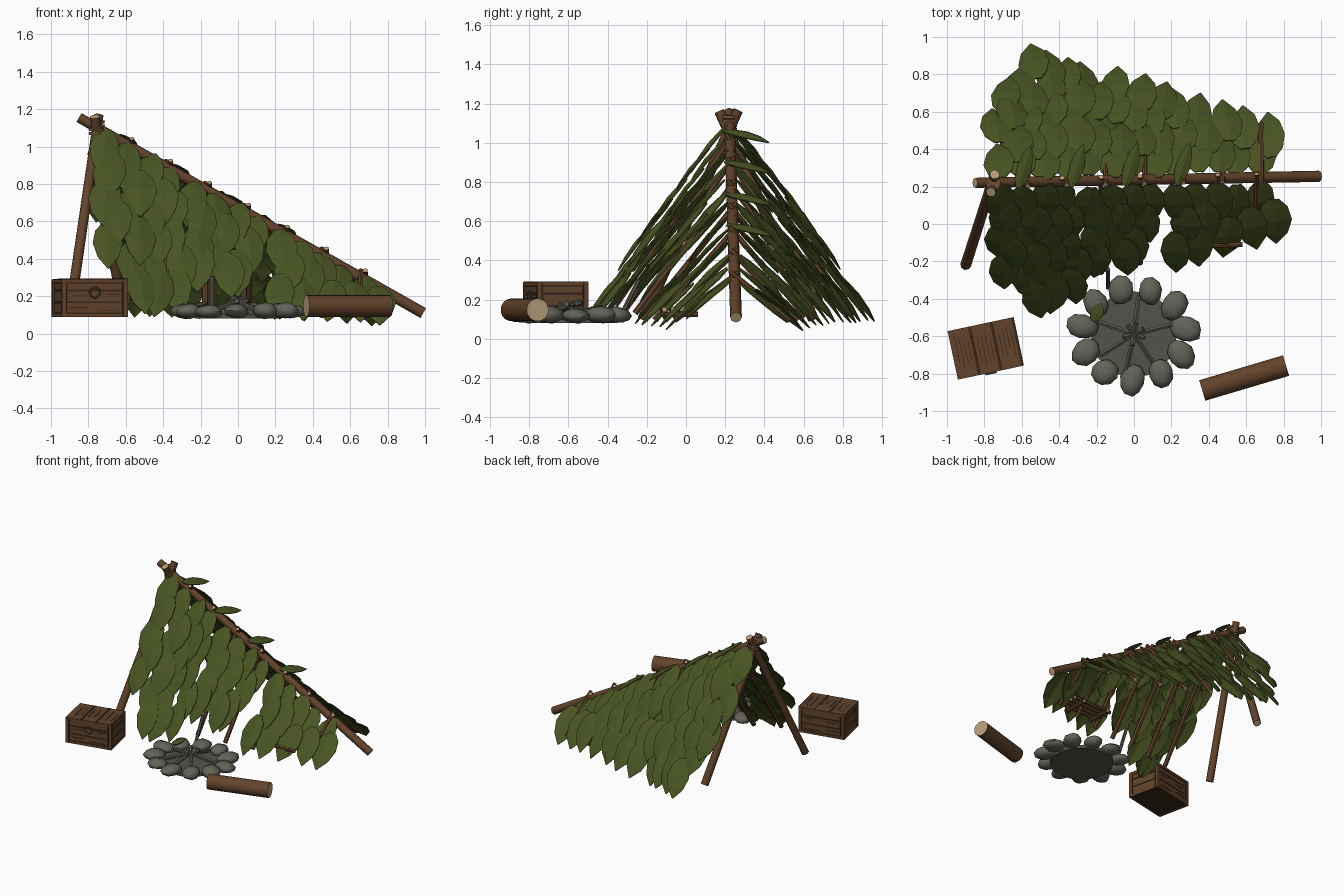
import bpy, bmesh, math, random
from mathutils import Vector, Matrix

random.seed(7)
cube = bpy.data.objects.get("Cube")
if cube:
    bpy.data.objects.remove(cube, do_unlink=True)


def material(name, rgb):
    m = bpy.data.materials.new(name)
    m.use_nodes = True
    m.diffuse_color = (*rgb, 1)
    bsdf = next(n for n in m.node_tree.nodes if n.type == 'BSDF_PRINCIPLED')
    bsdf.inputs["Base Color"].default_value = (*rgb, 1)
    bsdf.inputs["Roughness"].default_value = 0.9
    return m


LEAF = material("leaf green", (0.065, 0.088, 0.016))
BARK = material("bark brown", (0.125, 0.057, 0.024))
CUT = material("cut wood", (0.48, 0.34, 0.19))
PLANK = material("plank brown", (0.12, 0.057, 0.024))
DARK = material("dark plank", (0.04, 0.02, 0.01))
STONE = material("stone grey", (0.125, 0.125, 0.1))
ASH = material("ash grey", (0.085, 0.088, 0.068))
CHAR = material("charred wood", (0.095, 0.093, 0.075))
ROPE = material("rope tan", (0.16, 0.085, 0.042))


def finish(name, bm, mats, smooth=None):
    me = bpy.data.meshes.new(name)
    bm.to_mesh(me)
    bm.free()
    for m in mats:
        me.materials.append(m)
    ob = bpy.data.objects.new(name, me)
    bpy.context.collection.objects.link(ob)
    if smooth:
        bpy.ops.object.select_all(action='DESELECT')
        ob.select_set(True)
        bpy.context.view_layer.objects.active = ob
        bpy.ops.object.shade_smooth_by_angle(angle=math.radians(smooth))
    return ob


def pole(bm, a, b, r1, r2=None, sides=8):
    """Tapered pole from a to b; end caps get material slot 1."""
    a, b = Vector(a), Vector(b)
    d = b - a
    mat = Matrix.Translation((a + b) / 2) @ d.to_track_quat('Z', 'Y').to_matrix().to_4x4()
    res = bmesh.ops.create_cone(bm, cap_ends=True, segments=sides, radius1=r1,
                                radius2=r2 or r1, depth=d.length, matrix=mat)
    axis = d.normalized()
    for f in {f for v in res["verts"] for f in v.link_faces}:
        f.normal_update()
        f.material_index = int(abs(f.normal.dot(axis)) > 0.9)


def poles(name, items, mats=(BARK, CUT), sides=8):
    bm = bmesh.new()
    for it in items:
        pole(bm, *it, sides=sides)
    return finish(name, bm, mats, 50)


# Shelter shape: ridge height and half width along x
def ridge(x):
    return Vector((x, 0.235 + 0.02 * x, 1.15 - 0.565 * (x + 0.84)))


def slope(x, side):
    top = ridge(x)
    return top, Vector((x, top.y + side * (0.73 - 0.27 * (x + 0.65)), 0.075))


# Ridge pole and end supports
poles("ridge_pole", [((-0.85, 0.22, 1.155), (0.99, 0.255, 0.11), 0.027, 0.03)])
poles("front_support", [((-0.9, -0.22, 0.1), (-0.745, 0.265, 1.165), 0.029, 0.027)])
poles("back_support", [((-0.62, 0.65, 0.1), (-0.765, 0.17, 1.16), 0.029, 0.027)])

# Rope lashing where supports cross
bm = bmesh.new()
for i in range(4):
    z = 1.06 + i * 0.022
    pole(bm, (-0.755, 0.22, z), (-0.754, 0.22, z + 0.016), 0.042, sides=10)
finish("lashing", bm, (ROPE, ROPE), 40)

# Rafters leaning on the ridge
rafters = []
for i in range(7):
    x = -0.58 + 0.208 * i
    for side in (-1, 1):
        top, low = slope(x, side)
        foot = top + (low - top) * (0.82 if side < 0 else 0.76)
        foot.z = max(0.095, foot.z - 0.07)
        xs = x + side * 0.012
        rafters.append(((xs, foot.y, foot.z),
                        (xs, top.y - side * 0.02, top.z + 0.04), 0.017, 0.014))
poles("rafters", rafters, sides=7)


# Leaves: a folded, drooping blade with a pointed tip
def leaf(bm, base, down, out, length, width, bend=0.07):
    down = down.normalized()
    across = down.cross(out).normalized()
    out = across.cross(down)
    rows = []
    for t, w in ((0, .3), (.18, .8), (.45, 1), (.75, .72), (1, .04)):
        mid = base + down * t * length + out * length * bend * math.sin(t * 2.8)
        off = across * w * width / 2
        drop = out * w * width * 0.08
        rows.append([bm.verts.new(mid + off * s - drop * abs(s)) for s in (-1, 0, 1)])
    for r, q in zip(rows, rows[1:]):
        for k in (0, 1):
            bm.faces.new((r[k], r[k + 1], q[k + 1], q[k]))


def thatch_limit(x, side):
    """Fraction of the slope that is covered."""
    if x < -0.65:
        return 0.72
    if side < 0 and 0.06 < x < 0.2:
        return 0.45
    if side < 0 and -0.22 < x < 0.06:
        return 0.93
    return 1.0


def thatch(name, side):
    bm = bmesh.new()
    hang = Vector((0, side * 0.58, -0.81))
    for c in range(13):
        xc = -0.677 + c * 0.115
        top, low = slope(xc, side)
        d = low - top
        n = max(2, 1 + round((d.length - 0.3) / 0.165))
        for r in range(n):
            size = random.uniform(0.3, 0.33)
            start = r / (n - 1) * (1 - size / d.length)
            if start + size / d.length > thatch_limit(xc, side) + 0.06:
                continue
            way = d.normalized() + hang + Vector((random.uniform(-.3, .3), 0, -0.05))
            way.normalize()
            out = Vector((random.uniform(-.25, .25), side * -way.z, side * way.y))
            out.z = abs(out.z)
            base = top + d * (start + random.uniform(-0.015, 0.015))
            base += Vector((0.05 * (r % 2) - 0.025 + random.uniform(-0.02, 0.02),
                            side * random.uniform(0.02, 0.035), 0.025))
            base.z = max(base.z, 0.025 - way.z * size)
            leaf(bm, base, way, out, size, random.uniform(0.16, 0.185))
    ob = finish(name, bm, (LEAF,))
    ob.modifiers.new("thickness", 'SOLIDIFY').thickness = 0.006


thatch("front_leaves", -1)
thatch("back_leaves", 1)

# Loose leaves along the ridge and one on the fire ring
bm = bmesh.new()
for x in (-0.62, -0.34, -0.05, 0.23):
    leaf(bm, ridge(x) + Vector((0, -0.03, 0.04)), Vector((0.07, 0.24, -0.07)),
         Vector((0.35, 0, 0.94)), 0.25, 0.085)
leaf(bm, Vector((-0.22, -0.52, 0.15)), Vector((0.05, 0.1, 0.02)), Vector((0, 0, 1)), 0.11, 0.07)
finish("loose_leaves", bm, (LEAF,)).modifiers.new("thickness", 'SOLIDIFY').thickness = 0.006

# Small stick rack under the thatch
rack = [((0.24, -0.12 + i * 0.045, 0.15), (0.58, -0.11 + i * 0.045, 0.15), 0.014) for i in range(4)]
rack += [((x, -0.13, 0.125), (x, 0.06, 0.125), 0.014) for x in (0.3, 0.52)]
poles("stick_rack", rack, sides=7)

# Fire pit: ash bed, ring of stones, charred sticks
fire = Vector((0, -0.59, 0))
poles("ash_bed", [(fire + Vector((0, 0, 0.08)), fire + Vector((0, 0, 0.105)), 0.23)], (ASH, ASH), 20)
bm = bmesh.new()
for i in range(11):
    a = math.tau * (i + 0.2) / 11
    s = (random.uniform(.075, .09), random.uniform(.06, .07), random.uniform(.036, .045))
    spot = fire + Vector((0.28 * math.cos(a), 0.245 * math.sin(a), 0.08 + s[2]))
    place = Matrix.LocRotScale(spot, Matrix.Rotation(a + random.uniform(-.5, .5), 3, 'Z'), s)
    res = bmesh.ops.create_icosphere(bm, subdivisions=2, radius=1, matrix=place)
    for v in res["verts"]:
        v.co += Vector([random.uniform(-.004, .004) for _ in range(3)])
finish("fire_stones", bm, (STONE,), 45)
sticks = []
for i, turn in enumerate((0.25, 1.45, 2.8, 3.7, 4.5, 5.3)):
    out = Vector((math.cos(turn), math.sin(turn), 0))
    sticks.append((fire + out * 0.21 + Vector((0, 0, 0.112)),
                   fire - out * 0.06 + Vector((0, 0, 0.17 + 0.004 * i)), 0.014))
sticks.append(((-0.14, -0.34, 0.1), (-0.14, -0.24, 0.3), 0.012))
poles("fire_sticks", sticks, (CHAR, CHAR), 6)

# Sitting log
poles("sitting_log", [((0.365, -0.89, 0.148), (0.813, -0.757, 0.148), 0.058)], sides=18)

# Wooden chest
chest_place = Matrix.Translation((-0.793, -0.665, 0.09)) @ Matrix.Rotation(math.radians(12), 4, 'Z')


def boxes(name, items, mat):
    bm = bmesh.new()
    for centre, size in items:
        bmesh.ops.create_cube(bm, size=1, matrix=chest_place @ Matrix.LocRotScale(
            Vector(centre), None, Vector(size)))
    return finish(name, bm, (mat,))


L, W, H = 0.36, 0.265, 0.2
boxes("chest_core", [((0, 0, H / 2), (L - .02, W - .02, H - .012))], DARK)
panels, frame, grooves = [], [], []
for s in (-1, 1):
    for z, h in ((0.049, 0.05), (0.108, 0.052), (0.162, 0.032)):
        panels.append(((0, s * (W / 2 - .01), z), (L - .064, .01, h)))
        panels.append(((s * (L / 2 - .01), 0, z), (.01, W - .064, h)))
    for t in (-1, 1):
        frame.append(((s * (L / 2 - .012), t * (W / 2 - .012), H / 2), (.024, .024, H)))
    for z in (0.01, H - 0.01):
        frame.append(((0, s * (W / 2 - .007), z), (L - .05, .014, .02)))
        frame.append(((s * (L / 2 - .007), 0, z), (.014, W - .05, .02)))
    for x, z, w in ((-.09, .05, .1), (.07, .035, .12), (-.08, .115, .08), (.1, .12, .07)):
        grooves.append(((x, s * (W / 2 - .004), z), (w, .004, .005)))
for k in (-1, 0, 1):
    panels.append(((k * 0.118, 0, H - .004), (0.108, W - .006, .012)))
    for j in range(4):
        grooves.append(((k * 0.118 + (j - 1.5) * .022, random.uniform(-.03, .03), H + .002),
                        (.004, random.uniform(.08, .16), .003)))
    # dark bands beside each lid board
    grooves.append(((k * 0.118 + 0.056, 0, H + .002), (.014, W - .004, .003)))
boxes("chest_planks", panels, PLANK)
boxes("chest_frame", frame, PLANK)
boxes("chest_grain", grooves, DARK)

# Chest ring handle
bpy.ops.mesh.primitive_torus_add(major_radius=0.027, minor_radius=0.005,
                                 major_segments=16, minor_segments=6)
ring = bpy.context.object
ring.name = "chest_ring"
ring.matrix_world = (chest_place @ Matrix.Translation((0, -W / 2 - .004, 0.13))
                     @ Matrix.Rotation(math.pi / 2, 4, 'X'))
ring.data.materials.append(CHAR)
